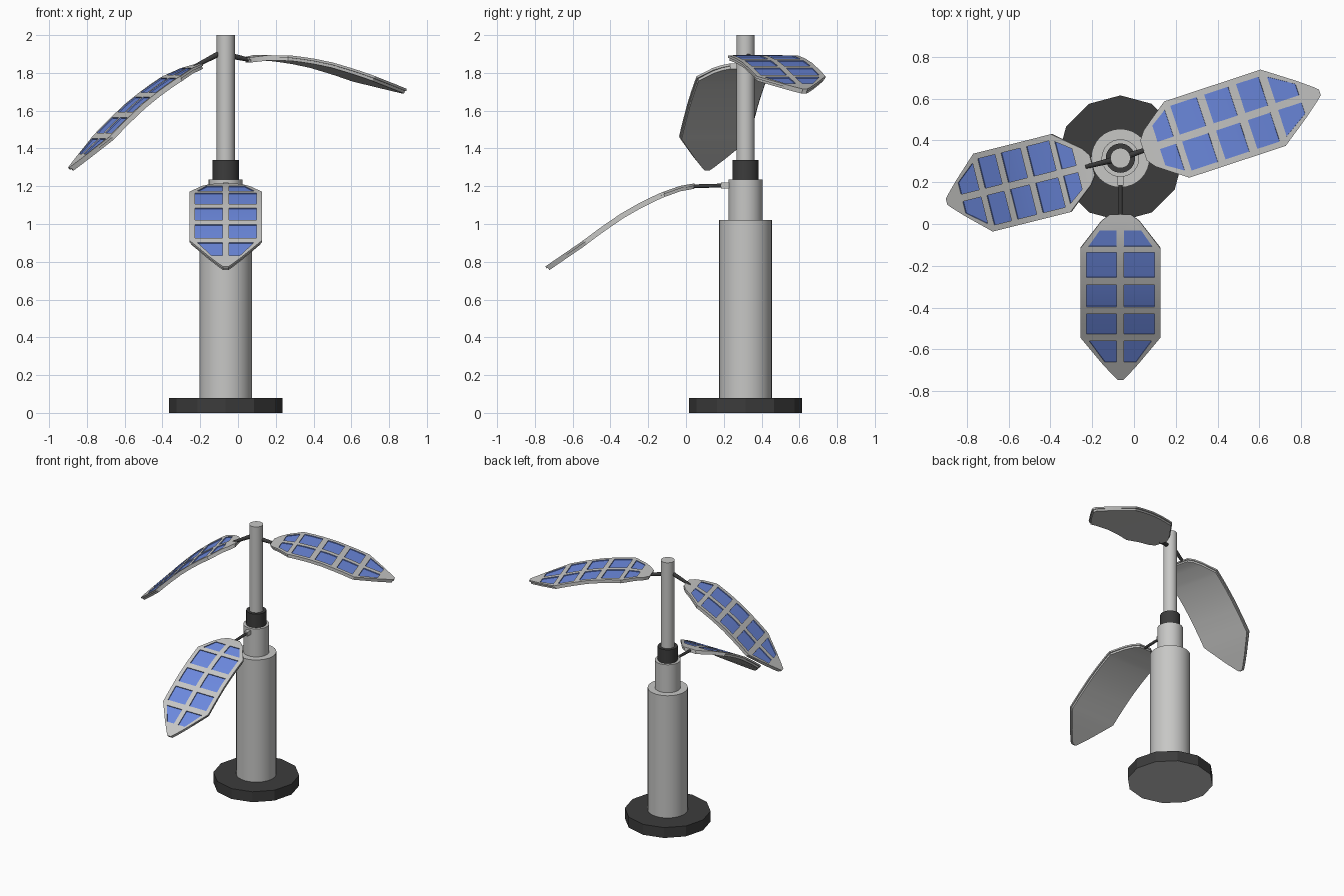
import bpy, bmesh, math
from mathutils import Matrix, Vector

if "Cube" in bpy.data.objects:
    bpy.data.objects.remove(bpy.data.objects["Cube"])

CX, CY = -0.065, 0.315          # column axis


def material(name, rgb):
    m = bpy.data.materials.new(name)
    m.diffuse_color = (*rgb, 1)
    m.use_nodes = True
    m.node_tree.nodes["Principled BSDF"].inputs["Base Color"].default_value = m.diffuse_color
    return m


GREY = material("light_grey", (0.57, 0.57, 0.56))
DARK = material("charcoal", (0.045, 0.045, 0.045))
BLUE = material("panel_blue", (0.15, 0.25, 0.73))


def finish(bm, name, mats, smooth=True):
    bmesh.ops.recalc_face_normals(bm, faces=bm.faces)
    me = bpy.data.meshes.new(name)
    bm.to_mesh(me)
    bm.free()
    for m in mats:
        me.materials.append(m)
    ob = bpy.data.objects.new(name, me)
    bpy.context.collection.objects.link(ob)
    if smooth:
        bpy.ops.object.select_all(action='DESELECT')
        ob.select_set(True)
        bpy.context.view_layer.objects.active = ob
        bpy.ops.object.shade_smooth_by_angle(angle=math.radians(28))
    return ob


def rod(name, a, b, r, mat, sides=32, r2=None):
    """Cylinder or taper between two points."""
    a, b = Vector(a), Vector(b)
    d = b - a
    bm = bmesh.new()
    bmesh.ops.create_cone(bm, cap_ends=True, segments=sides, radius1=r,
                          radius2=r if r2 is None else r2, depth=d.length)
    rot = Vector((0, 0, 1)).rotation_difference(d).to_matrix().to_4x4()
    bm.transform(Matrix.Translation((a + b) / 2) @ rot)
    return finish(bm, name, [mat], sides > 12)


def lerp(table, u):
    for (u0, a), (u1, b) in zip(table, table[1:]):
        if u <= u1:
            return a + (b - a) * (u - u0) / (u1 - u0)
    return table[-1][1]


# Column: base disc (pale underside), post, neck, collar, mast
base = rod("base", (CX, CY, 0), (CX, CY, 0.08), 0.30, DARK, 12)
base.data.materials.append(GREY)
for p in base.data.polygons:
    if p.normal.z < -0.9:
        p.material_index = 1
for name, z0, z1, r, mat in (("post", 0.08, 1.02, 0.14, GREY),
                             ("neck", 1.02, 1.235, 0.09, GREY),
                             ("collar", 1.235, 1.34, 0.07, DARK),
                             ("mast", 1.34, 2.0, 0.048, GREY)):
    rod(name, (CX, CY, z0), (CX, CY, z1), r, mat)

# Leaf: outline half width, panel half width and curve along its length
OUTLINE = [(0, .05), (.03, .09), (.163, .192), (.588, .192), (.71, .09), (.77, .035), (.79, .014)]
PANEL = [(0, .03), (.077, .10), (.153, .153), (.182, .163), (.571, .163),
         (.604, .15), (.705, .075), (.77, .025), (.79, .009)]
CURVE = [(0, 0), (.08, -.014), (.18, -.05), (.28, -.097), (.39, -.16),
         (.50, -.235), (.60, -.31), (.79, -.44)]
PANEL_ROWS = [(.077, .153), (.182, .302), (.336, .441), (.475, .571), (.604, .705)]
ROWS = sorted({0, .03, .163, .24, .39, .52, .588, .71, .77, .79, *sum(PANEL_ROWS, ())})


def leaf(name, azimuth, dist, z, pitch):
    bm = bmesh.new()

    def point(u, v, drop):
        """Point on the curved sheet, moved down along its normal."""
        e = 0.04
        lo, hi = max(u - e, 0), min(u + e, .79)
        slope = (lerp(CURVE, hi) - lerp(CURVE, lo)) / (hi - lo)
        n = Vector((-slope, 0, 1)).normalized()
        return bm.verts.new(Vector((u, v, lerp(CURVE, u))) - n * drop)

    # top sheet, rim, and slightly smaller lower sheet
    top, rim, lip, low = [], [], [], []
    for u in ROWS:
        w, p = lerp(OUTLINE, u), lerp(PANEL, u)
        c = min(.018, p * .5)
        ui = .395 + (u - .395) * .985
        wi = w * .96
        top.append([point(u, v, 0) for v in (-w, -p, -c, c, p, w)])
        rim.append([point(u, v, .013) for v in (-w, w)])
        lip.append([point(ui, v, .013) for v in (-wi, wi)])
        low.append([point(ui, v, .028) for v in (-wi, wi)])
    panels = []
    for i in range(len(ROWS) - 1):
        mid = (ROWS[i] + ROWS[i + 1]) / 2
        solar = any(a < mid < b for a, b in PANEL_ROWS)
        for j in range(5):
            f = bm.faces.new((top[i][j], top[i + 1][j], top[i + 1][j + 1], top[i][j + 1]))
            if solar and j in (1, 3):
                panels.append(f)
        for a, b in ((top, rim), (rim, lip), (lip, low)):
            for s in (0, -1):
                bm.faces.new((a[i][s], a[i + 1][s], b[i + 1][s], b[i][s]))
        bm.faces.new((low[i][0], low[i + 1][0], low[i + 1][1], low[i][1]))
    # root and tip ends
    for k in (0, -1):
        bm.faces.new(top[k] + rim[k][::-1])
        for a, b in ((rim, lip), (lip, low)):
            bm.faces.new((a[k][0], a[k][1], b[k][1], b[k][0]))
    bmesh.ops.recalc_face_normals(bm, faces=bm.faces)

    # recessed solar panels, blue walls and floor
    walls = bmesh.ops.extrude_face_region(bm, geom=panels)
    bmesh.ops.delete(bm, geom=panels, context='FACES')
    moved = [g for g in walls["geom"] if isinstance(g, bmesh.types.BMVert)]
    bmesh.ops.translate(bm, verts=moved, vec=(-.003, 0, -.006))
    moved = set(moved)
    for f in bm.faces:
        if any(v in moved for v in f.verts):
            f.material_index = 1

    az = math.radians(azimuth)
    root = Vector((CX + dist * math.cos(az), CY + dist * math.sin(az), z))
    bm.transform(Matrix.Translation(root) @ Matrix.Rotation(az, 4, 'Z')
                 @ Matrix.Rotation(math.radians(-pitch), 4, 'Y'))
    finish(bm, name, [GREY, BLUE])


# name, azimuth, root distance, root height, pitch, arm start distance/height, arm radius
for name, az, dist, z, pitch, d0, z0, r in (
        ("front", -90, .27, 1.215, 0, .08, 1.205, .010),
        ("left", 194.1, .14, 1.85, -8.4, .04, 1.90, .015),
        ("right", 18.25, .116, 1.882, 18.5, .04, 1.888, .015)):
    leaf(name + "_leaf", az, dist, z, pitch)
    c, s = math.cos(math.radians(az)), math.sin(math.radians(az))
    d1 = dist + .03
    rod(name + "_arm", (CX + d0 * c, CY + d0 * s, z0),
        (CX + d1 * c, CY + d1 * s, z - .016), r, DARK, 12, .010)

# Bracket holding the front arm
bm = bmesh.new()
bmesh.ops.create_cube(bm, size=1)
bm.transform(Matrix.Translation((CX, CY - .105, 1.205)) @ Matrix.Diagonal((.03, .05, .032, 1)))
finish(bm, "arm_bracket", [GREY], False)
